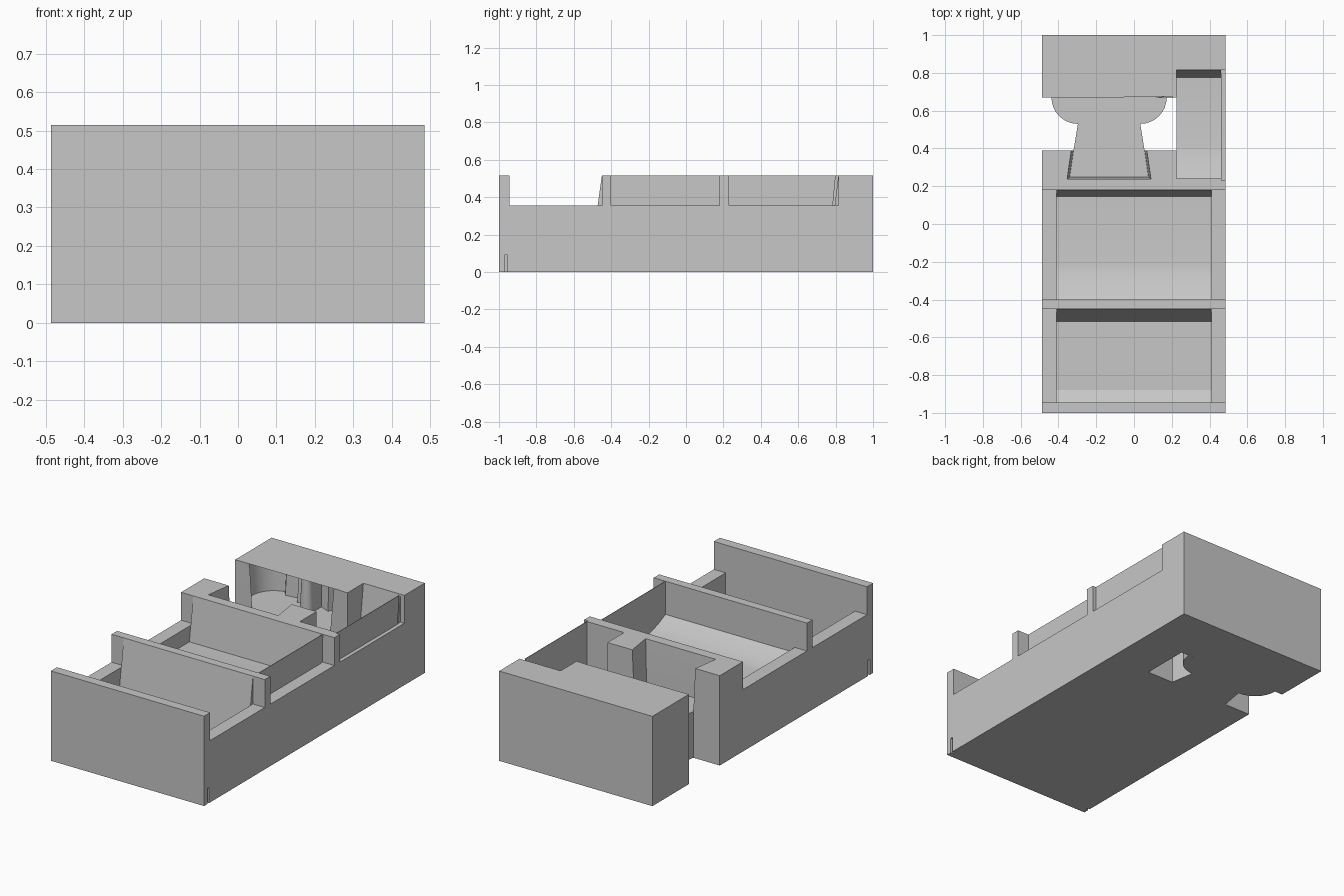
import bpy, bmesh, math
from mathutils import Vector

old = bpy.data.objects.get("Cube")
if old:
    bpy.data.objects.remove(old, do_unlink=True)

grey = bpy.data.materials.new("plain grey")
grey.use_nodes = True
grey.diffuse_color = (0.57, 0.57, 0.57, 1)
grey.node_tree.nodes["Principled BSDF"].inputs["Base Color"].default_value = (0.57, 0.57, 0.57, 1)

TOP, RIM = 0.515, 0.355
LEFT, RIGHT, FRONT, BACK = 0.485, -0.487, -1, 1
MID = 0.2            # where the card section meets the back section
INNER = 0.225        # left edge of the cup section
CUP_FLOOR = 0.265


def loft(name, *rings):
    """Closed solid through matching rings of points."""
    bm = bmesh.new()
    loops = [[bm.verts.new(p) for p in ring] for ring in rings]
    bm.faces.new(loops[0])
    bm.faces.new(loops[-1])
    for a, b in zip(loops, loops[1:]):
        for i in range(len(a)):
            j = (i + 1) % len(a)
            bm.faces.new((a[i], a[j], b[j], b[i]))
    bmesh.ops.recalc_face_normals(bm, faces=bm.faces)
    mesh = bpy.data.meshes.new(name)
    bm.to_mesh(mesh)
    bm.free()
    mesh.materials.append(grey)
    obj = bpy.data.objects.new(name, mesh)
    bpy.context.collection.objects.link(obj)
    bpy.ops.object.select_all(action="DESELECT")
    obj.select_set(True)
    bpy.context.view_layer.objects.active = obj
    bpy.ops.object.shade_smooth_by_angle(angle=math.radians(25))


def side_profile(name, x0, x1, yz):
    """Extrude a y-z profile across x."""
    loft(name, *[[(x, y, z) for y, z in yz] for x in (x0, x1)])


def at_height(points, z):
    return [(x, y, z) for x, y in points]


def arc(cx, cy, r, start, end, steps):
    angles = [math.radians(start + (end - start) * i / steps) for i in range(steps + 1)]
    return [(cx + r * math.cos(t), cy + r * math.sin(t)) for t in angles]


def grow(points, amount):
    """Offset a counter-clockwise outline outwards."""
    out = []
    for i, p in enumerate(points):
        d1 = (Vector(p) - Vector(points[i - 1])).normalized()
        d2 = (Vector(points[(i + 1) % len(points)]) - Vector(p)).normalized()
        n1, n2 = Vector((d1.y, -d1.x)), Vector((d2.y, -d2.x))
        n = (n1 + n2).normalized()
        out.append(tuple(Vector(p) + n * amount / max(n.dot(n1), 0.6)))
    return out


# Card section: two bays with leaning back walls and a ramp at the front
front_bay = [(-0.945, TOP), (-0.945, 0.09), (-0.88, 0.05), (-0.515, 0.05), (-0.45, TOP)]
middle_bay = [(-0.4, TOP), (-0.4, 0.325), (-0.35, 0.302), (-0.3, 0.284), (-0.255, 0.271),
              (-0.215, 0.265), (0.145, 0.265), (0.18, TOP)]
side_profile("card_bays", -0.41, 0.41,
             [(FRONT, 0), (FRONT, TOP)] + front_bay + middle_bay + [(MID, TOP), (MID, 0)])

# Side walls with lowered stretches; the outer skin has a small groove at its foot
wall_top = [(FRONT, TOP), (-0.945, TOP), (-0.945, RIM), (-0.45, RIM), (-0.45, TOP),
            (-0.4, TOP), (-0.4, RIM), (0.18, RIM), (0.18, TOP), (MID, TOP), (MID, 0)]
groove = [(-0.955, 0), (-0.955, 0.09), (-0.97, 0.09), (-0.97, 0)]
for side, inner, outer in (("left", 0.41, LEFT), ("right", -0.41, RIGHT)):
    skin = outer - math.copysign(0.012, outer)
    side_profile(side + "_wall", inner, skin, wall_top + [(FRONT, 0)])
    side_profile(side + "_wall_skin", skin, outer, wall_top + groove + [(FRONT, 0)])

# Small bay at the back left, with its lowered outer wall
small_bay = [(0.24, TOP), (0.24, 0.25), (0.335, 0.215), (0.42, 0.2), (0.775, 0.2), (0.815, TOP)]
ends = [(BACK, TOP), (BACK, 0), (MID, 0), (MID, TOP)]
side_profile("small_bay", INNER, 0.46, small_bay + ends)
side_profile("small_bay_wall", 0.46, LEFT,
             [(0.23, TOP), (0.23, RIM), (0.815, RIM), (0.815, TOP)] + ends)

# Thin sheets closing the left ends of the middle and small bays
for name, x, y0, y1 in (("middle_sheet", 0.41, -0.4, 0.18), ("small_sheet", 0.46, 0.23, 0.8)):
    side_profile(name, x, x + 0.003, [(y0, RIM), (y1 - 0.015, RIM), (y1, TOP), (y0, TOP)])

# Cup-shaped outline: one half, mirrored
upper = arc(0, 0.815, 0.038, 270, 180, 6)
upper += [(-0.038, 0.89), (-0.098, 0.865), (-0.118, 0.912), (-0.198, 0.90)]
upper += arc(-0.20, 0.80, 0.138, 100, 249.6, 14)
half = upper + arc(-0.165, 0.67, 0.14, 180, 270, 8) + [(-0.188, 0.39), (-0.208, 0.249)]
cup = half + [(-x, y) for x, y in reversed(half[1:])]
cup = [(x - 0.132, y) for x, y in cup]
wide = grow(cup, 0.012)
count, base = len(upper), len(half)

# Cup floor, bridging the open finger trough
loft("cup_floor", at_height(cup, 0), at_height(cup, CUP_FLOOR))


def back_ring(outline):
    path = outline[1 - count:] + outline[:count]
    return [(x, max(y, 0.67)) for x, y in path] + [
        (RIGHT, 0.67), (RIGHT, BACK), (INNER, BACK), (INNER, 0.67)]


def front_ring(outline):
    path = outline[base - 2:base + 2]
    return [(x, min(y, 0.39)) for x, y in path] + [
        (INNER, 0.39), (INNER, MID), (RIGHT, MID), (RIGHT, 0.39)]


# Blocks behind and in front of the trough, with flared recess walls
for name, ring in (("back_block", back_ring), ("front_block", front_ring)):
    loft(name, at_height(ring(cup), 0), at_height(ring(cup), CUP_FLOOR),
         at_height(ring(wide), TOP))
